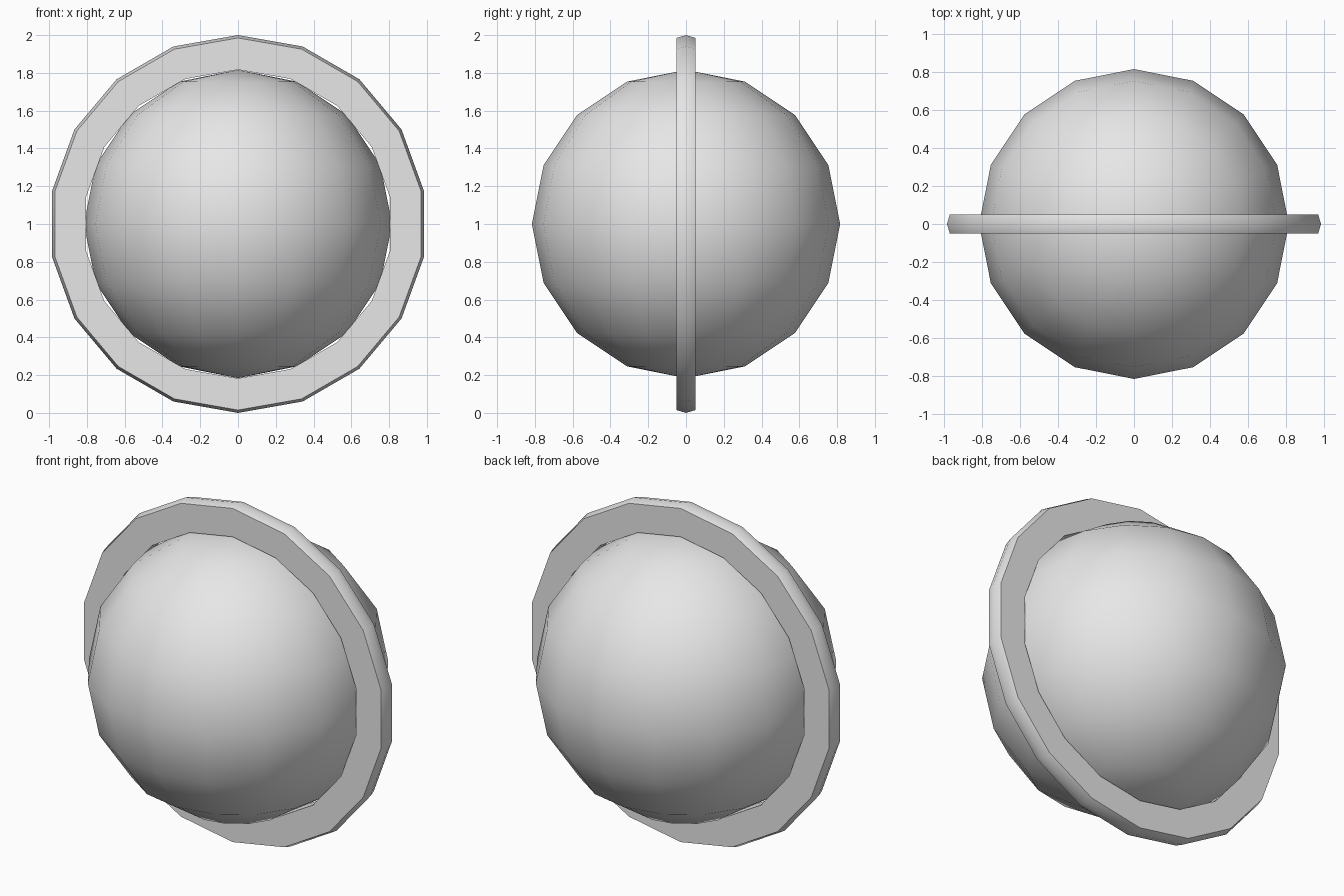
import bpy
import math

cube = bpy.data.objects.get("Cube")
if cube:
    bpy.data.objects.remove(cube, do_unlink=True)

CENTRE = (0, 0, 1)

# One plain grey for everything
grey = bpy.data.materials.new("light_grey")
grey.use_nodes = True
grey.diffuse_color = (0.8, 0.8, 0.8, 1)
grey.node_tree.nodes["Principled BSDF"].inputs["Base Color"].default_value = (0.8, 0.8, 0.8, 1)


def finish(obj, name, angle):
    obj.name = name
    obj.data.materials.append(grey)
    bpy.ops.object.select_all(action="DESELECT")
    obj.select_set(True)
    bpy.context.view_layer.objects.active = obj
    bpy.ops.object.shade_smooth_by_angle(angle=math.radians(angle))


# Globe
bpy.ops.mesh.primitive_uv_sphere_add(segments=16, ring_count=8, radius=0.816, location=CENTRE)
finish(bpy.context.object, "globe", 60)

# Upright ring: a cross-section swept round the y axis, with a ridged rim
SIDES = 18
section = [(0.817, -0.05), (0.985, -0.05), (1.0, 0), (0.985, 0.05), (0.817, 0.05)]
n = len(section)
verts = []
for i in range(SIDES):
    a = math.tau * i / SIDES
    verts += [(r * math.sin(a), y, r * math.cos(a)) for r, y in section]
faces = []
for i in range(SIDES):
    j = (i + 1) % SIDES
    for k in range(n):
        m = (k + 1) % n
        faces.append((i * n + k, i * n + m, j * n + m, j * n + k))
mesh = bpy.data.meshes.new("ring")
mesh.from_pydata(verts, [], faces)
ring = bpy.data.objects.new("ring", mesh)
ring.location = CENTRE
bpy.context.collection.objects.link(ring)
finish(ring, "ring", 45)
